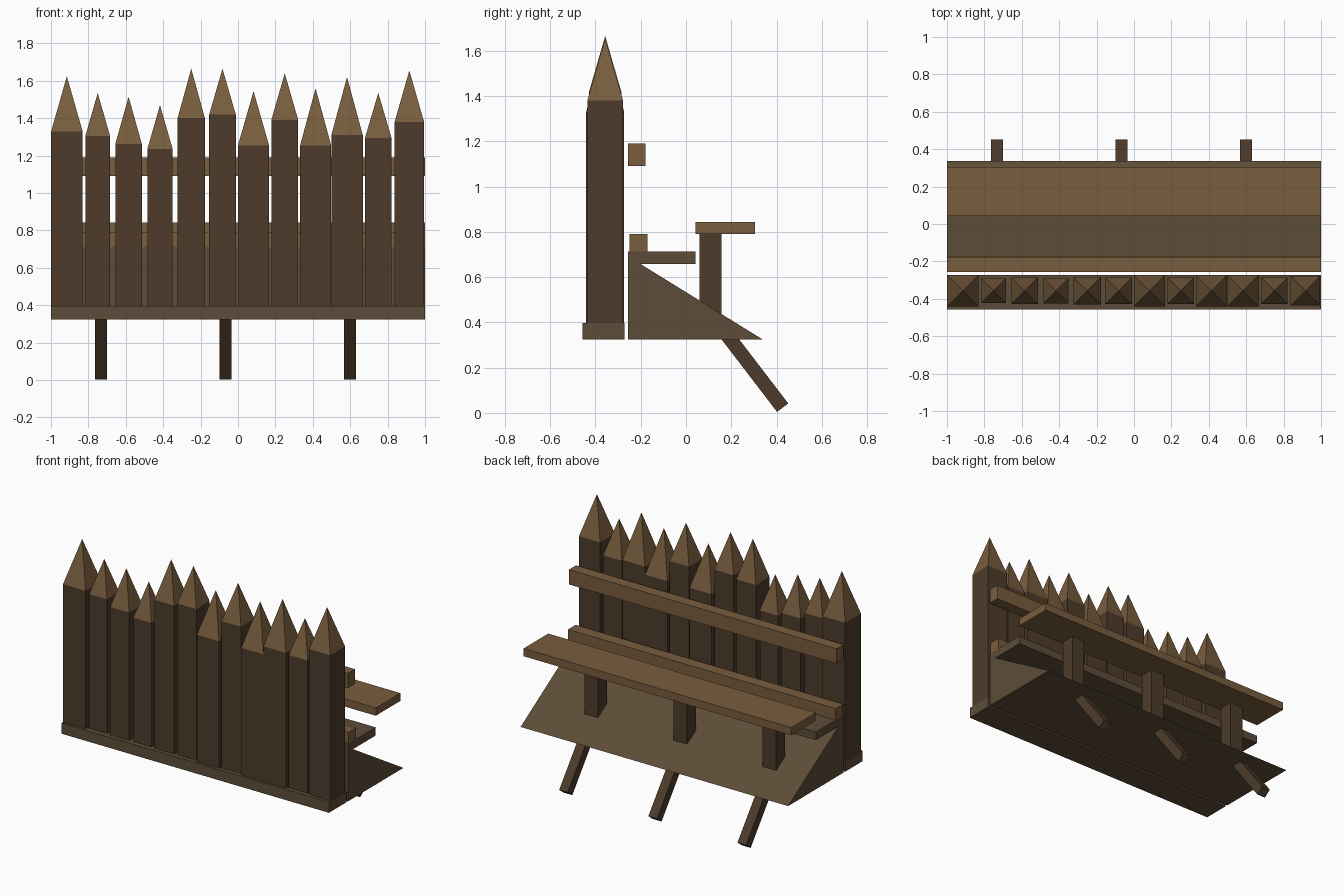
import bpy, bmesh, math
from mathutils import Vector

if "Cube" in bpy.data.objects:
    bpy.data.objects.remove(bpy.data.objects["Cube"])


def material(name, rgb):
    m = bpy.data.materials.new(name)
    m.diffuse_color = (*rgb, 1)
    m.use_nodes = True
    m.node_tree.nodes["Principled BSDF"].inputs["Base Color"].default_value = m.diffuse_color
    return m


DARK = material("dark_wood", (0.075, 0.044, 0.024))
LIGHT = material("light_wood", (0.19, 0.11, 0.048))
MID = material("weathered_wood", (0.11, 0.073, 0.04))


def finish(name, bm, mat):
    bmesh.ops.recalc_face_normals(bm, faces=bm.faces)
    me = bpy.data.meshes.new(name)
    bm.to_mesh(me)
    bm.free()
    me.materials.append(mat)
    ob = bpy.data.objects.new(name, me)
    bpy.context.collection.objects.link(ob)
    return ob


def extrude_x(name, profile, x0, x1, mat):
    """Extrude a closed (y, z) profile from x0 to x1."""
    bm = bmesh.new()
    a = [bm.verts.new((x0, y, z)) for y, z in profile]
    b = [bm.verts.new((x1, y, z)) for y, z in profile]
    bm.faces.new(a)
    bm.faces.new(b[::-1])
    n = len(a)
    for i in range(n):
        j = (i + 1) % n
        bm.faces.new((a[i], b[i], b[j], a[j]))
    return finish(name, bm, mat)


def beam(name, y0, y1, z0, z1, mat, x0=-1, x1=1):
    return extrude_x(name, [(y0, z0), (y1, z0), (y1, z1), (y0, z1)], x0, x1, mat)


# Palisade stakes with pyramid points: centre x, width, body top, tip height
STAKES = [
    (-0.915, 0.168, 1.33, 1.625), (-0.75, 0.132, 1.305, 1.535),
    (-0.585, 0.142, 1.262, 1.515), (-0.417, 0.136, 1.235, 1.47),
    (-0.25, 0.146, 1.40, 1.665), (-0.083, 0.142, 1.42, 1.665),
    (0.083, 0.166, 1.255, 1.545), (0.25, 0.144, 1.39, 1.64),
    (0.415, 0.166, 1.255, 1.56), (0.583, 0.168, 1.31, 1.62),
    (0.75, 0.142, 1.295, 1.535), (0.916, 0.158, 1.38, 1.655),
]
STAKE_Y = -0.357
for i, (x, w, top, tip) in enumerate(STAKES):
    h = w / 2
    beam(f"stake_{i + 1}", STAKE_Y - h, STAKE_Y + h, 0.327, top, DARK, x - h, x + h)
    bm = bmesh.new()
    ring = [bm.verts.new((x + sx * h, STAKE_Y + sy * h, top))
            for sx, sy in ((-1, -1), (1, -1), (1, 1), (-1, 1))]
    apex = bm.verts.new((x, STAKE_Y, tip))
    bm.faces.new(ring)
    for k in range(4):
        bm.faces.new((ring[k], ring[(k + 1) % 4], apex))
    finish(f"stake_point_{i + 1}", bm, LIGHT)

# Sill under the stakes and the sloped bank behind them
beam("sill", -0.457, -0.272, 0.325, 0.397, MID)
extrude_x("bank", [(-0.256, 0.325), (0.338, 0.325), (-0.2, 0.657), (-0.256, 0.692)],
          -1, 1, MID)

# Walkway, rails and bench plank
beam("walkway", -0.256, 0.042, 0.657, 0.712, MID)
beam("lower_rail", -0.25, -0.17, 0.69, 0.79, LIGHT)
beam("upper_rail", -0.256, -0.18, 1.09, 1.19, LIGHT)
beam("bench_plank", 0.043, 0.305, 0.79, 0.843, LIGHT)

# Bench legs and slanted ground struts
foot = Vector((0.427, 0.023))
along = Vector((-0.608, 0.794))
side = Vector((0.794, 0.608)) * 0.031
for i, x in enumerate((-0.733, -0.067, 0.6)):
    beam(f"bench_leg_{i + 1}", 0.06, 0.156, 0.40, 0.79, DARK, x - 0.05, x + 0.05)
    end = foot + along * 0.49
    extrude_x(f"ground_strut_{i + 1}",
              [foot - side, foot + side, end + side, end - side],
              x - 0.032, x + 0.032, DARK)
